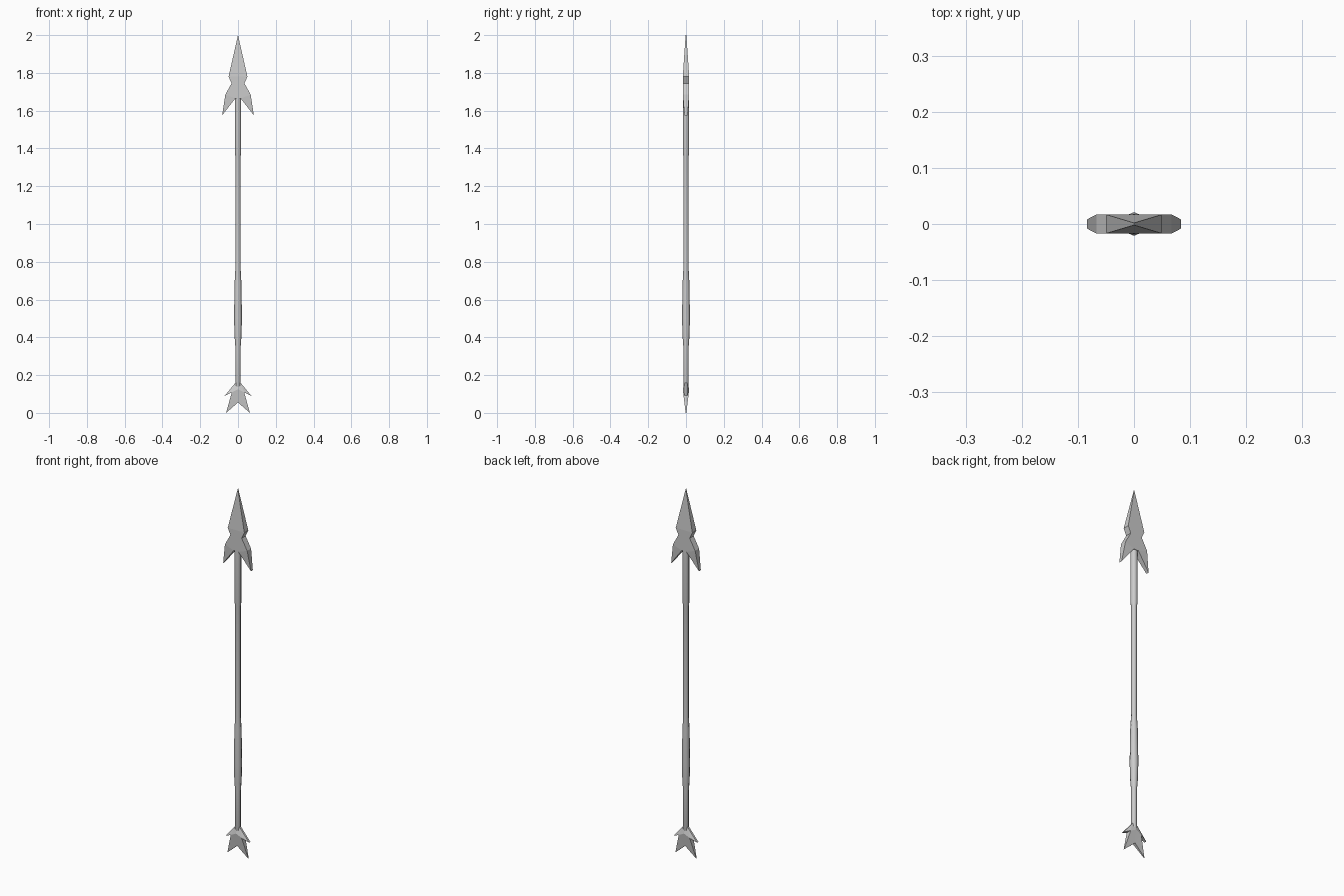
import bpy, bmesh, math

if "Cube" in bpy.data.objects:
    bpy.data.objects.remove(bpy.data.objects["Cube"])


def finish(name, bm):
    bmesh.ops.recalc_face_normals(bm, faces=bm.faces)
    me = bpy.data.meshes.new(name)
    bm.to_mesh(me)
    bm.free()
    ob = bpy.data.objects.new(name, me)
    bpy.context.collection.objects.link(ob)
    return ob


def blade(name, pts, faces, rim):
    """Right half of a flat blade: pts are (x, z, half thickness); mirrored over x."""
    bm = bmesh.new()
    front = [bm.verts.new((x, -t, z)) for x, z, t in pts]
    back = [bm.verts.new((x, t, z)) for x, z, t in pts]
    for f in faces:
        bm.faces.new([front[i] for i in f])
        bm.faces.new([back[i] for i in reversed(f)])
    for a, b in zip(rim, rim[1:]):
        bm.faces.new((front[a], front[b], back[b], back[a]))
    ob = finish(name, bm)
    mod = ob.modifiers.new("mirror", 'MIRROR')
    mod.use_clip = True
    return ob


def lathe(name, profile, sides=8):
    """Closed round shaft from (radius, z) pairs."""
    bm = bmesh.new()
    rings = []
    for r, z in profile:
        rings.append([bm.verts.new((r * math.cos(2 * math.pi * i / sides),
                                    r * math.sin(2 * math.pi * i / sides), z))
                      for i in range(sides)])
    for lo, hi in zip(rings, rings[1:]):
        for i in range(sides):
            j = (i + 1) % sides
            bm.faces.new((lo[i], lo[j], hi[j], hi[i]))
    bm.faces.new(rings[0])
    bm.faces.new(rings[-1])
    ob = finish(name, bm)
    for p in ob.data.polygons:
        p.use_smooth = len(p.vertices) == 4
    return ob


# Barbed spear head
blade("spear_head",
      [(0, 2.0, 0.002), (0.05, 1.78, 0.017), (0.034, 1.745, 0.017),
       (0.067, 1.685, 0.017), (0.084, 1.575, 0.008), (0.014, 1.665, 0.017),
       (0, 1.665, 0.017), (0, 1.78, 0.017)],
      [(0, 1, 7), (1, 2, 3, 5, 6, 7), (3, 4, 5)],
      [0, 1, 2, 3, 4, 5, 6])

# Shaft with a socket at the head and a swollen grip
lathe("shaft",
      [(0.007, 0.095), (0.014, 0.115), (0.014, 0.35), (0.018, 0.40),
       (0.021, 0.50), (0.018, 0.69), (0.014, 0.76), (0.014, 1.36),
       (0.017, 1.38), (0.017, 1.68)])

# Forked tail with two pairs of barbs
blade("tail_fin",
      [(0, 0.17, 0.004), (0.013, 0.16, 0.005), (0.071, 0.09, 0.006),
       (0.033, 0.108, 0.015), (0.063, 0.0, 0.002), (0, 0.055, 0.008),
       (0, 0.125, 0.017)],
      [(0, 1, 6), (1, 2, 3), (1, 3, 6), (6, 3, 5), (3, 4, 5)],
      [0, 1, 2, 3, 4, 5])
